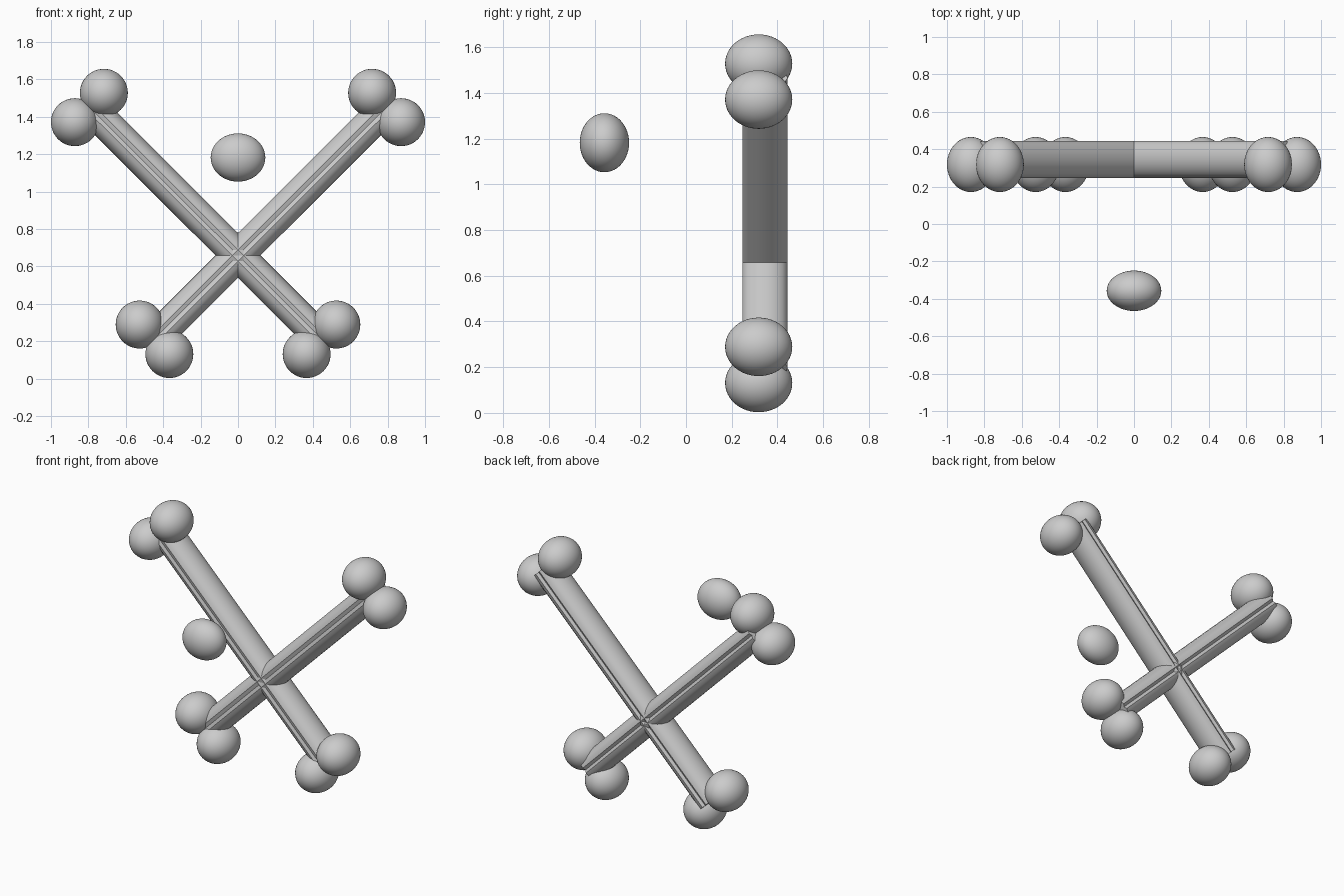
import bpy, bmesh
from mathutils import Vector

if "Cube" in bpy.data.objects:
    bpy.data.objects.remove(bpy.data.objects["Cube"])


def ellipsoid(name, loc, radii):
    bpy.ops.mesh.primitive_uv_sphere_add(segments=48, ring_count=24, radius=1, location=loc)
    ob = bpy.context.object
    ob.name = name
    ob.scale = radii
    bpy.ops.object.transform_apply(location=False, rotation=False, scale=True)
    bpy.ops.object.shade_smooth()
    return ob


# Half cross-section of a shaft (sideways offset, y): front crease to back groove
HALF = [(0, .254), (.022, .247), (.042, .255), (.060, .270), (.074, .293), (.083, .320),
        (.085, .345), (.083, .372), (.074, .400), (.060, .422), (.042, .438), (.018, .445),
        (0, .434)]
PROFILE = HALF + [(-u, y) for u, y in HALF[-2:0:-1]]


def shaft(name, side):
    """Prism running diagonally from the lower to the upper pair of knobs."""
    bm = bmesh.new()
    n = Vector((-side, 0, 1)).normalized()
    rings = []
    for end in (Vector((-side * .447, 0, .212)), Vector((side * .795, 0, 1.452))):
        rings.append([bm.verts.new(end + n * u + Vector((0, y, 0))) for u, y in PROFILE])
    count = len(PROFILE)
    for i in range(count):
        j = (i + 1) % count
        bm.faces.new((rings[0][i], rings[0][j], rings[1][j], rings[1][i]))
    bm.faces.new(rings[0])
    bm.faces.new(rings[1])
    bmesh.ops.recalc_face_normals(bm, faces=bm.faces)
    me = bpy.data.meshes.new(name)
    bm.to_mesh(me)
    bm.free()
    ob = bpy.data.objects.new(name, me)
    bpy.context.collection.objects.link(ob)
    bpy.ops.object.select_all(action='DESELECT')
    ob.select_set(True)
    bpy.context.view_layer.objects.active = ob
    bpy.ops.object.shade_smooth_by_angle(angle=.5)


# Crossed shafts and their paired end knobs
KNOBS = [("upper_inner", .717, 1.528), ("upper_outer", .872, 1.371),
         ("lower_outer", .526, .289), ("lower_inner", .367, .131)]
for label, side in (("left", -1), ("right", 1)):
    shaft(f"bone_shaft_{label}", side)
    for part, x, z in KNOBS:
        ellipsoid(f"knob_{part}_{label}", (side * x, .318, z), (.128, .147, .128))

# Flattened nose floating in front
ellipsoid("nose", (0, -.357, 1.182), (.146, .108, .129))
